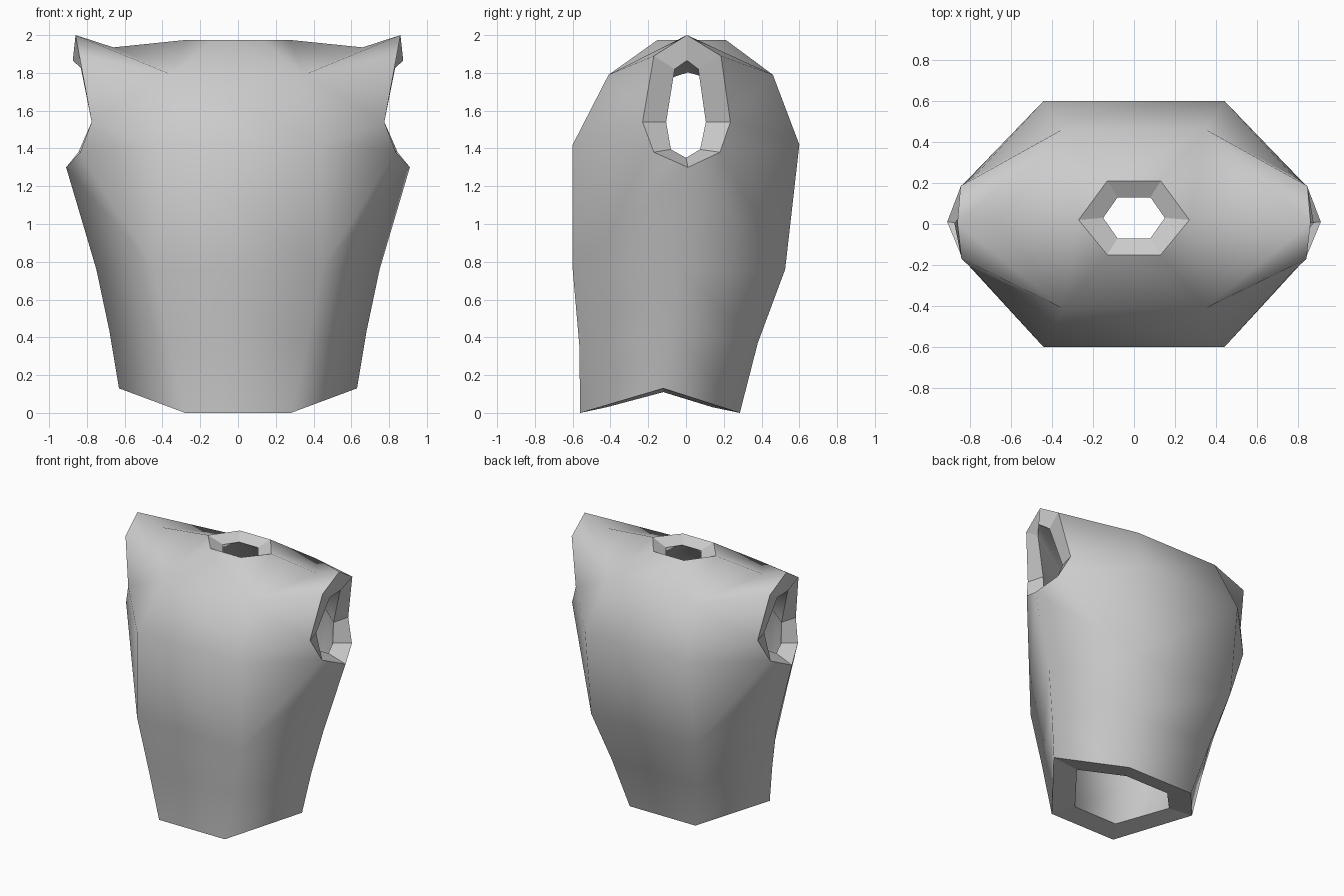
import bpy, bmesh, math

if "Cube" in bpy.data.objects:
    bpy.data.objects.remove(bpy.data.objects["Cube"])

grey = bpy.data.materials.new("plain grey")
grey.diffuse_color = (0.6, 0.6, 0.6, 1)
grey.use_nodes = True
grey.node_tree.nodes["Principled BSDF"].inputs["Base Color"].default_value = grey.diffuse_color

bm = bmesh.new()
lining = []  # (outer vertex, position of the matching inner rim vertex)


def pair(p, inner=None):
    """Matching right and left vertices, with an optional inner rim position."""
    out = []
    for sx in (1, -1):
        v = bm.verts.new((sx * p[0], p[1], p[2]))
        out.append(v)
        if inner:
            lining.append((v, (sx * inner[0], inner[1], inner[2])))
    return out


# front and back panel columns, hem to collarbone, ending at the neck opening
front = [pair((.28, -.56, 0), (.185, -.42, .03)), pair((.365, -.565, .36)),
         pair((.44, -.60, .76)), pair((.44, -.60, 1.42)), pair((.35, -.41, 1.79)),
         pair((.13, -.15, 1.975), (.08, -.07, 1.93))]
back = [pair((.28, .285, 0), (.185, .14, .03)), pair((.365, .38, .37)),
        pair((.44, .525, .76)), pair((.44, .60, 1.42)), pair((.35, .46, 1.79)),
        pair((.13, .21, 1.975), (.08, .13, 1.93))]
# side seam, hem to armpit
side = [pair((.63, -.12, .13), (.42, -.12, .11)), pair((.68, -.08, .43)),
        pair((.75, -.03, .76)), pair((.91, .01, 1.30), (.77, .0, 1.35))]
# arm opening rims, bottom to top
arm_front = [pair((.835, -.17, 1.38), (.755, -.08, 1.395)),
             pair((.775, -.23, 1.54), (.74, -.105, 1.54)),
             pair((.84, -.17, 1.89), (.825, -.06, 1.82))]
arm_back = [pair((.845, .18, 1.38), (.755, .075, 1.395)),
            pair((.775, .235, 1.54), (.74, .105, 1.54)),
            pair((.845, .185, 1.89), (.825, .065, 1.82))]
# shoulder tip, shoulder dip and side of the neck
tip = pair((.86, .005, 2.0), (.875, .005, 1.865))
dip = pair((.66, .01, 1.935))
neck = pair((.27, .02, 1.975), (.15, .03, 1.93))

# chest and back panels
for col in (front, back):
    for a, b in zip(col, col[1:]):
        bm.faces.new((a[0], a[1], b[1], b[0]))

# flanks, arm surrounds and shoulders on both sides
for s in (0, 1):
    for col, arm in ((front, arm_front), (back, arm_back)):
        c = [v[s] for v in col]
        d = [v[s] for v in side]
        a = [v[s] for v in arm]
        for i in range(2):
            bm.faces.new((c[i], c[i + 1], d[i + 1], d[i]))
        for f in [(c[2], d[3], d[2]), (c[2], a[0], d[3]), (c[2], c[3], a[0]),
                  (c[3], a[1], a[0]), (c[3], c[4], a[1]), (c[4], a[2], a[1]),
                  (c[4], tip[s], a[2]), (c[4], dip[s], tip[s]),
                  (c[4], neck[s], dip[s]), (c[4], c[5], neck[s])]:
            bm.faces.new(f)

bmesh.ops.recalc_face_normals(bm, faces=bm.faces[:])
bm.verts.index_update()
inner_rim = [(v.index, co) for v, co in lining]
n_verts, n_faces = len(bm.verts), len(bm.faces)
mesh = bpy.data.meshes.new("torso_shell")
bm.to_mesh(mesh)
bm.free()
mesh.materials.append(grey)
shell = bpy.data.objects.new("torso_shell", mesh)
bpy.context.collection.objects.link(shell)
bpy.context.view_layer.objects.active = shell
shell.select_set(True)

# wall thickness, then shape the inner rims of the hem, neck and arm openings
wall = shell.modifiers.new("wall", 'SOLIDIFY')
wall.thickness = 0.135
wall.offset = -1
bpy.ops.object.modifier_apply(modifier="wall")
mesh = shell.data
for i, co in inner_rim:
    mesh.vertices[n_verts + i].co = co
mesh.update()

# smooth panels, crisp rims
bpy.ops.object.shade_smooth_by_angle(angle=math.radians(82))
rim_edges = {k for p in mesh.polygons[2 * n_faces:] for k in p.edge_keys}
for e in mesh.edges:
    if e.key in rim_edges:
        e.use_edge_sharp = True
